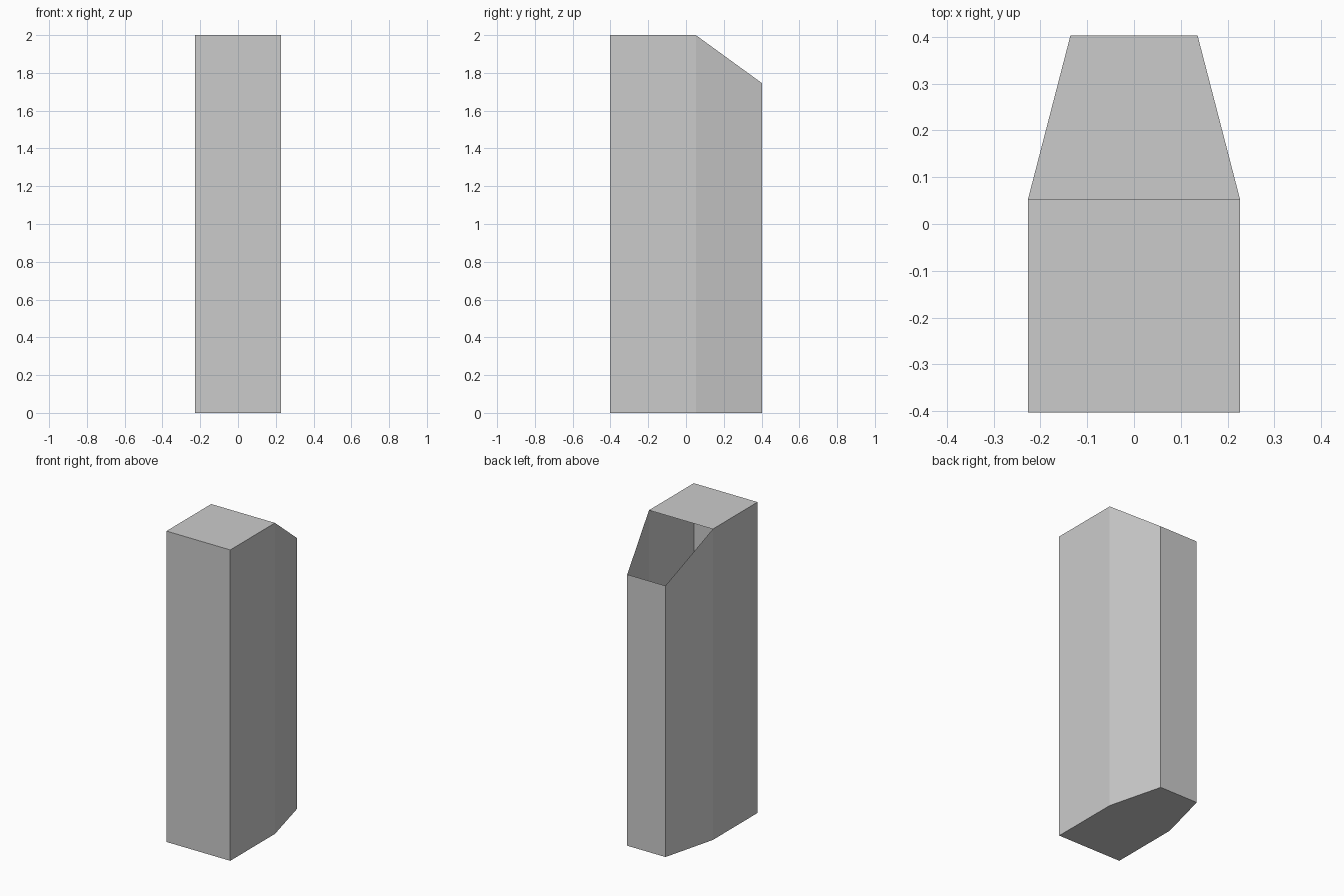
import bpy, bmesh
from mathutils import Vector

if "Cube" in bpy.data.objects:
    bpy.data.objects.remove(bpy.data.objects["Cube"])

HEIGHT, BACK_HEIGHT = 2.0, 1.745
HALF_DEPTH, KNEE_Y = 0.403, 0.052

# Right half of the plan outline, mirrored to make the full footprint
right = [(0.227, -HALF_DEPTH), (0.227, KNEE_Y), (0.136, HALF_DEPTH)]
outline = right + [(-x, y) for x, y in reversed(right)]

# Closed thin shell: footprint extruded straight up
bm = bmesh.new()
base = bm.faces.new([bm.verts.new((x, y, 0)) for x, y in outline])
ext = bmesh.ops.extrude_face_region(bm, geom=[base], use_keep_orig=True)
top = [v for v in ext["geom"] if isinstance(v, bmesh.types.BMVert)]
bmesh.ops.translate(bm, verts=top, vec=(0, 0, HEIGHT))
bmesh.ops.recalc_face_normals(bm, faces=bm.faces)

# Slice off the sloping back of the top, leaving an open mouth
normal = Vector((0, HEIGHT - BACK_HEIGHT, HALF_DEPTH - KNEE_Y)).normalized()
bmesh.ops.bisect_plane(bm, geom=bm.verts[:] + bm.edges[:] + bm.faces[:], dist=1e-5,
                       plane_co=(0, KNEE_Y, HEIGHT), plane_no=normal, clear_outer=True)

mesh = bpy.data.meshes.new("bin_shell")
bm.to_mesh(mesh)
bm.free()
shell = bpy.data.objects.new("bin_shell", mesh)
bpy.context.collection.objects.link(shell)
